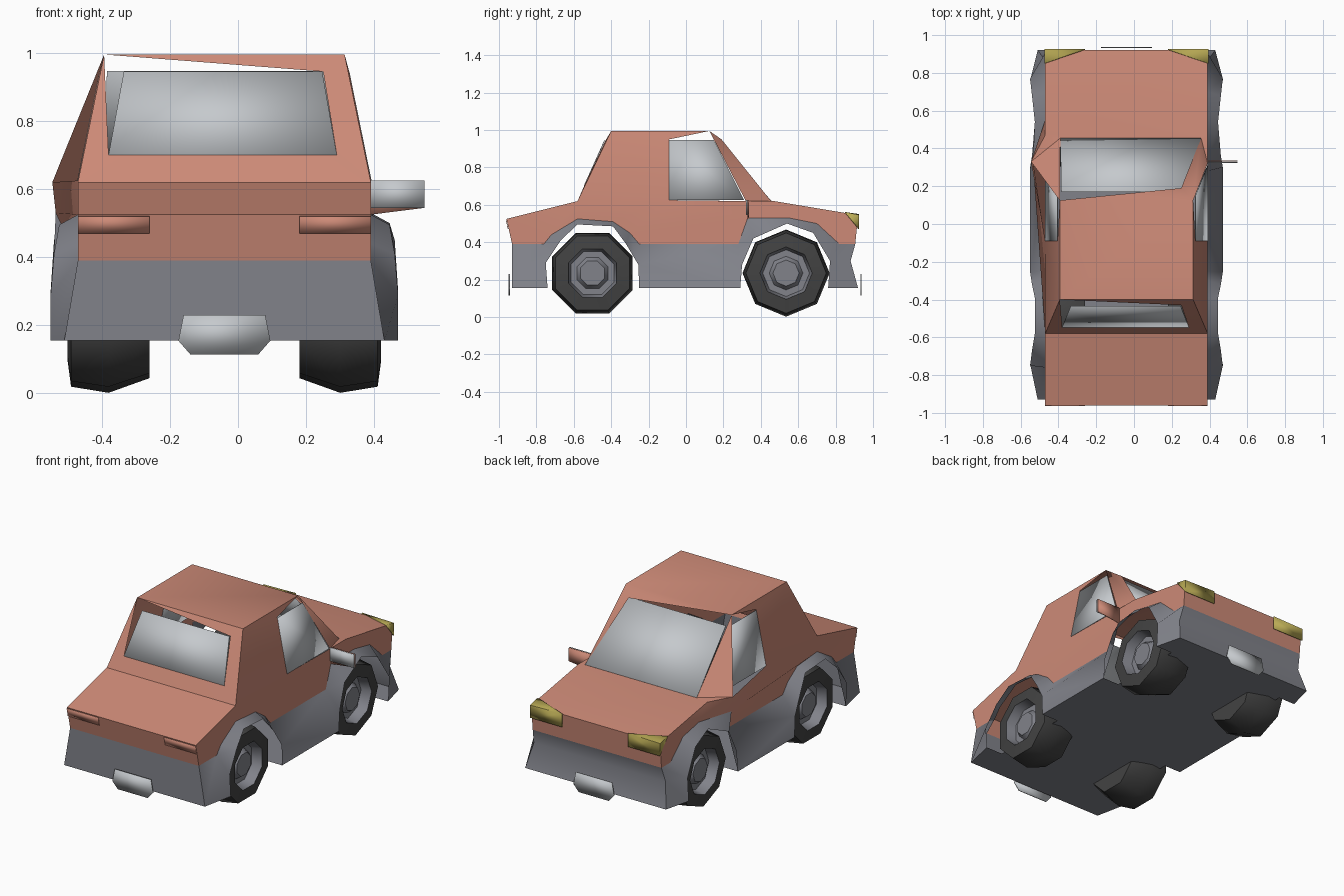
import bpy
import bmesh
import math

# Start clean
cube = bpy.data.objects.get("Cube")
if cube:
    bpy.data.objects.remove(cube, do_unlink=True)

MIDDLE = -0.04   # centre line of the car body
FLOOR = 0.155    # height of the underside


def make_material(name, red, green, blue):
    material = bpy.data.materials.new(name)
    material.use_nodes = True
    colour = (red, green, blue, 1)
    material.diffuse_color = colour
    material.node_tree.nodes["Principled BSDF"].inputs["Base Color"].default_value = colour
    return material


paint = make_material("salmon paint", 0.61, 0.255, 0.185)
grey = make_material("lower body grey", 0.22, 0.225, 0.255)
glass = make_material("pale glass", 0.56, 0.585, 0.61)
rubber = make_material("dark rubber", 0.055, 0.055, 0.055)
yellow = make_material("headlight yellow", 0.48, 0.4, 0.09)


def build(name, faces, materials, thickness=0, angle=50, rule=None):
    """Weld a list of polygons into one object."""
    bm = bmesh.new()
    for points in faces:
        bm.faces.new([bm.verts.new(p) for p in points])
    bmesh.ops.remove_doubles(bm, verts=bm.verts, dist=0.001)
    bmesh.ops.recalc_face_normals(bm, faces=bm.faces)
    if rule:
        for face in bm.faces:
            face.material_index = rule(face.calc_center_median())
    mesh = bpy.data.meshes.new(name)
    bm.to_mesh(mesh)
    bm.free()
    for material in materials:
        mesh.materials.append(material)
    obj = bpy.data.objects.new(name, mesh)
    bpy.context.collection.objects.link(obj)
    if thickness:
        solid = obj.modifiers.new("thickness", 'SOLIDIFY')
        solid.thickness = thickness
        solid.offset = 0
    bpy.ops.object.select_all(action='DESELECT')
    obj.select_set(True)
    bpy.context.view_layer.objects.active = obj
    bpy.ops.object.shade_smooth_by_angle(angle=math.radians(angle))
    return obj


def at(side, width, y, z):
    return (MIDDLE + side * width, y, z)


def both(width, y, z):
    """A pair of mirrored points: right then left."""
    return [at(-1, width, y, z), at(1, width, y, z)]


# Shared body corners, each a mirrored pair
tail_low = both(0.43, -0.93, 0.39)
tail_top = both(0.43, -0.96, 0.525)
trunk = both(0.43, -0.58, 0.62)
roof_back = both(0.353, -0.4, 0.995)
roof_front = both(0.353, 0.125, 0.995)
hood = both(0.43, 0.47, 0.62)
nose_top = both(0.43, 0.92, 0.545)
nose_low = both(0.43, 0.905, 0.39)
window_top = both(0.365, -0.09, 0.95)
window_low = both(0.43, -0.09, 0.625)
# One pillar foot is pushed outwards
pillar = [at(-1, 0.505, 0.33, 0.62), at(1, 0.43, 0.32, 0.62)]

# Openings of windscreen and rear window
screen_low = [(-0.39, 0.455, 0.62), (0.355, 0.455, 0.62)]
screen_top = (0.25, 0.19, 0.95)
rear_low = [(-0.38, -0.545, 0.7), (0.29, -0.545, 0.7)]
rear_top = (0.25, -0.43, 0.945)

# Wheel arch edges as (y, z), on the body and on the flared lip
rear_arch = [(-0.76, 0.39), (-0.72, 0.44), (-0.58, 0.525), (-0.39, 0.51), (-0.3, 0.45), (-0.25, 0.39)]
front_arch = [(0.28, 0.39), (0.33, 0.53), (0.55, 0.53), (0.7, 0.5), (0.82, 0.39)]
rear_lip = [(0.51, -0.75, 0.29), (0.5, -0.67, 0.41), (0.485, -0.58, 0.495),
            (0.485, -0.39, 0.485), (0.5, -0.32, 0.39), (0.51, -0.255, 0.28)]
front_lip = [(0.51, 0.3, 0.28), (0.5, 0.36, 0.42), (0.485, 0.54, 0.5),
             (0.5, 0.68, 0.45), (0.51, 0.77, 0.3)]

# Upper body across the car
upper = [
    [tail_low[0], tail_low[1], tail_top[1], tail_top[0]],
    [tail_top[0], tail_top[1], trunk[1], trunk[0]],
    [trunk[0], trunk[1], rear_low[1], rear_low[0]],
    [trunk[1], roof_back[1], rear_top, rear_low[1]],
    [trunk[0], rear_low[0], roof_back[0]],
    [roof_back[0], rear_top, roof_back[1]],
    [roof_back[0], roof_back[1], roof_front[1], roof_front[0]],
    [roof_front[0], roof_front[1], screen_top],
    [roof_front[1], pillar[1], screen_low[1], screen_top],
    [roof_front[0], screen_low[0], pillar[0]],
    [screen_low[0], screen_low[1], hood[1], nose_top[1], nose_top[0], hood[0]],
    [nose_top[0], nose_top[1], nose_low[1], nose_low[0]],
]
bumper_mid = both(0.44, 0.88, 0.3)
bumper_low = both(0.47, 0.92, FLOOR)
tail_floor = both(0.47, -0.93, FLOOR)
lower = [
    [tail_low[0], tail_low[1], tail_floor[1], tail_floor[0]],
    [nose_low[0], nose_low[1], bumper_mid[1], bumper_mid[0]],
    [bumper_mid[0], bumper_mid[1], bumper_low[1], bumper_low[0]],
]
underside = [(0.47, -0.93), (0.51, -0.74), (0.4, -0.74), (0.4, -0.25), (0.51, -0.25),
             (0.51, 0.29), (0.4, 0.29), (0.4, 0.76), (0.51, 0.76), (0.47, 0.92)]
lower.append([at(1, w, y, FLOOR) for w, y in underside]
             + [at(-1, w, y, FLOOR) for w, y in reversed(underside)])

# Body sides, arches and sills
for i, side in enumerate((-1, 1)):
    ra = [at(side, 0.43, y, z) for y, z in rear_arch]
    fa = [at(side, 0.43, y, z) for y, z in front_arch]
    if side < 0:
        fa[1] = at(side, 0.495, *front_arch[1])
    rl = [at(side, *p) for p in rear_lip]
    fl = [at(side, *p) for p in front_lip]
    upper += [
        [tail_low[i], tail_top[i], trunk[i], ra[2], ra[1], ra[0]],
        [trunk[i], window_low[i], pillar[i], fa[1], fa[0], ra[5], ra[4], ra[3], ra[2]],
        [pillar[i], hood[i], fa[2], fa[1]],
        [hood[i], nose_top[i], nose_low[i], fa[4], fa[3], fa[2]],
        [pillar[i], screen_low[i], hood[i]],
        [trunk[i], roof_back[i], roof_front[i], window_top[i], window_low[i]],
    ]
    for edge, lip in ((ra, rl), (fa, fl)):
        for k in range(len(edge) - 1):
            lower.append([edge[k], edge[k + 1], lip[k + 1], lip[k]])
    foot = [at(side, 0.51, y, FLOOR) for y in (-0.74, -0.25, 0.29, 0.76)]
    lower += [
        [tail_low[i], tail_floor[i], foot[0], rl[0], ra[0]],
        [ra[5], rl[5], foot[1], foot[2], fl[0], fa[0]],
        [fa[4], fl[4], foot[3], bumper_low[i], bumper_mid[i], nose_low[i]],
    ]

build("upper_body", upper, [paint])
build("lower_body", lower, [grey])

# Window panes
build("windscreen", [[screen_low[0], screen_low[1], (0.265, 0.17, 0.945), (-0.385, 0.17, 0.945)]],
      [glass], 0.004)
build("rear_window", [[rear_low[0], rear_low[1], (0.247, -0.435, 0.945), (-0.335, -0.435, 0.945)]],
      [glass], 0.004)
for side, label in ((-1, "right"), (1, "left")):
    pane = [at(side, 0.365, -0.09, 0.945), at(side, 0.365, 0.15, 0.945),
            at(side, 0.43, 0.31, 0.625), at(side, 0.43, -0.09, 0.625)]
    build(label + "_side_window", [pane], [glass], 0.004)

    # Headlight wrapping around the nose corner
    inner, outer = 0.22, 0.433
    a, b = at(side, inner, 0.924, 0.55), at(side, outer, 0.924, 0.545)
    c, d = at(side, outer, 0.924, 0.47), at(side, inner, 0.924, 0.47)
    corner = at(side, outer, 0.85, 0.56)
    build(label + "_headlight", [[a, b, c, d], [a, b, corner], [b, c, corner]], [yellow], 0.004, 30)

    # Tail light plate following the slope of the tail
    tail = [at(side, w, y, z) for w, y, z in
            ((inner, -0.962, 0.52), (0.43, -0.962, 0.52), (0.43, -0.951, 0.47), (inner, -0.951, 0.47))]
    build(label + "_tail_light", [tail], [paint], 0.003)

# Number plates without lettering
outline = [(0.12, 0.23), (0.135, FLOOR), (0.1, 0.115)]
for label, y in (("rear", -0.945), ("front", 0.935)):
    ring = [at(1, w, y, z) for w, z in outline] + [at(-1, w, y, z) for w, z in reversed(outline)]
    build(label + "_plate", [ring], [glass], 0.006)

# Single door mirror with painted backing
build("mirror_glass", [[(0.39, 0.325, 0.545), (0.548, 0.325, 0.545),
                        (0.548, 0.325, 0.625), (0.39, 0.325, 0.625)]], [glass], 0.006)
build("mirror_backing", [[(0.39, 0.333, 0.525), (0.548, 0.333, 0.545),
                          (0.548, 0.333, 0.625), (0.39, 0.333, 0.625)]], [paint], 0.006)

# Wheels: eight-sided lathed tyre with a recessed hub
profile = [(0.22, 0.0), (0.22, 0.19), (0.34, 0.233), (0.45, 0.215),
           (0.46, 0.14), (0.40, 0.125), (0.40, 0.09), (0.43, 0.07), (0.43, 0.0)]


def wheel(name, side, y, turn):
    def spot(step, width, radius):
        angle = math.tau * (step + turn) / 8
        return at(side, width, y + radius * math.sin(angle), 0.235 - radius * math.cos(angle))

    faces = []
    for step in range(8):
        for (w1, r1), (w2, r2) in zip(profile, profile[1:]):
            quad = [spot(step, w1, r1), spot(step + 1, w1, r1),
                    spot(step + 1, w2, r2), spot(step, w2, r2)]
            if r1 == 0:
                quad.pop(0)
            elif r2 == 0:
                quad.pop()
            faces.append(quad)

    def is_hub(p):
        radius = math.hypot(p.y - y, p.z - 0.235)
        return int(radius < 0.133 and abs(p.x - MIDDLE) > 0.3)

    build(name, faces, [rubber, grey], 0, 48, is_hub)


for side, label in ((-1, "right"), (1, "left")):
    wheel("rear_" + label + "_wheel", side, -0.5, 0.5)
    wheel("front_" + label + "_wheel", side, 0.535, 0)
